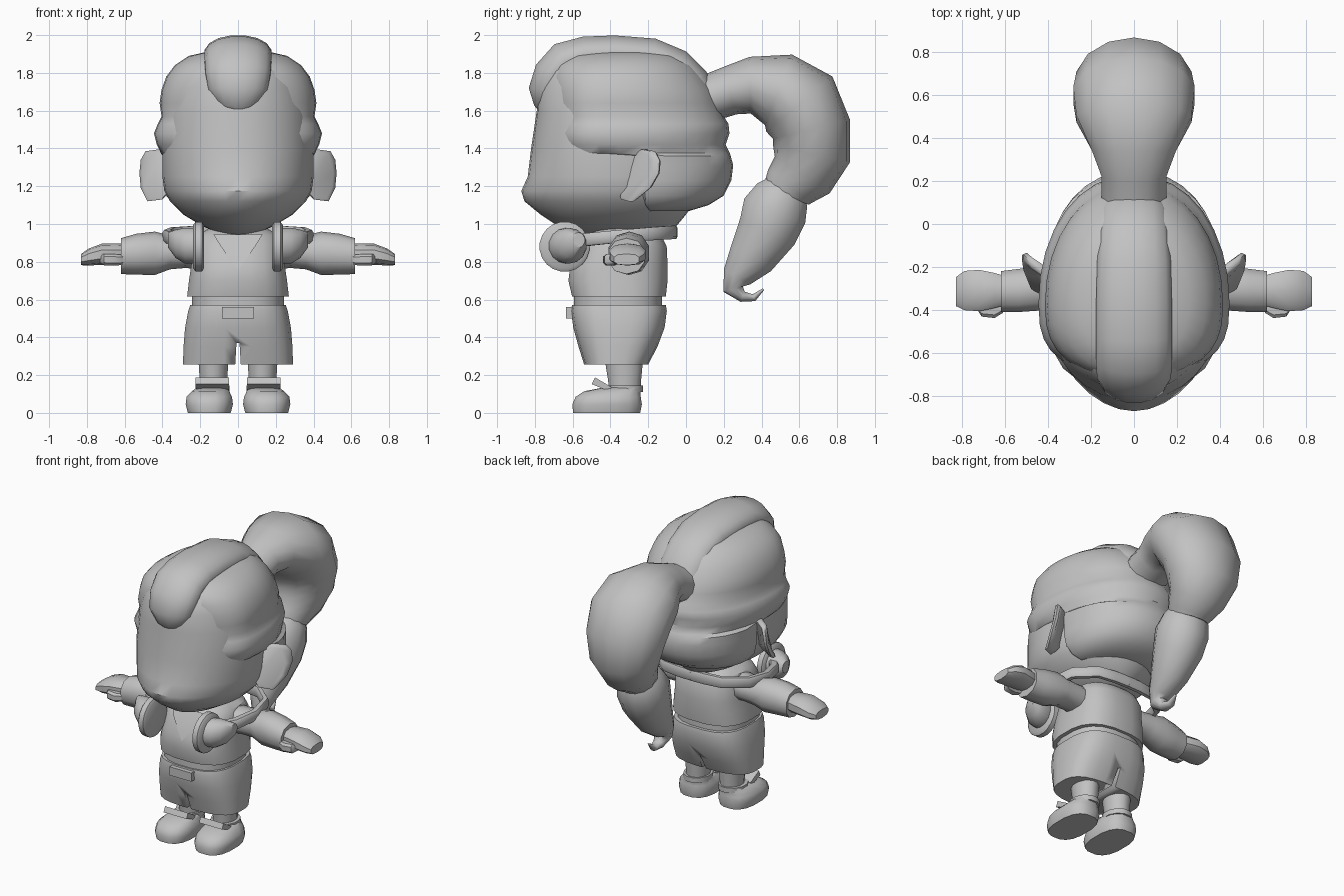
import bpy, bmesh, math
from mathutils import Vector

grey = bpy.data.materials.new("plain grey")
grey.diffuse_color = (0.54, 0.54, 0.54, 1)
X, Y, Z = Vector((1, 0, 0)), Vector((0, 1, 0)), Vector((0, 0, 1))


def finish(name, bm, mirror=False, angle=40):
    bmesh.ops.recalc_face_normals(bm, faces=bm.faces)
    me = bpy.data.meshes.new(name)
    bm.to_mesh(me)
    bm.free()
    me.materials.append(grey)
    me.shade_smooth()
    me.set_sharp_from_angle(angle=math.radians(angle))
    ob = bpy.data.objects.new(name, me)
    bpy.context.collection.objects.link(ob)
    if mirror:
        m = ob.modifiers.new("Mirror", 'MIRROR')
        m.use_mirror_merge = False
    return ob


def loft(name, rings, mirror=False, angle=40):
    """Skin a list of closed point rings, capping both ends."""
    bm = bmesh.new()
    rs = [[bm.verts.new(p) for p in r] for r in rings]
    n = len(rs[0])
    for a, b in zip(rs, rs[1:]):
        for i in range(n):
            bm.faces.new((a[i], a[(i + 1) % n], b[(i + 1) % n], b[i]))
    bm.faces.new(rs[0])
    bm.faces.new(rs[-1])
    return finish(name, bm, mirror, angle)


def spow(v, e):
    return math.copysign(abs(v) ** (2 / e), v)


def sweep(name, rows, side, n=12, e=2, fixed=None, mirror=False, angle=40):
    """Rows are x, y, z, radius along side, radius across it."""
    pts = [Vector(r[:3]) for r in rows]
    rings = []
    for i, r in enumerate(rows):
        t = fixed or (pts[min(i + 1, len(pts) - 1)] - pts[max(i - 1, 0)])
        across = t.cross(side).normalized()
        ring = []
        for k in range(n):
            a = 2 * math.pi * (k + 0.5) / n
            ring.append(pts[i] + side * r[3] * spow(math.cos(a), e)
                        + across * r[4] * spow(math.sin(a), e))
        rings.append(ring)
    return loft(name, rings, mirror, angle)


def egg(name, rows, n=32, angle=40):
    """Rows are z, front y, widest y, back y, half width, front exponent."""
    rings = []
    for z, yf, yc, yb, w, e in rows:
        ring = []
        for k in range(n):
            a = 2 * math.pi * k / n
            c, s = math.cos(a), math.sin(a)
            q = e if s < 0 else 2.1
            ring.append((w * spow(c, q), yc + (yc - yf if s < 0 else yb - yc) * spow(s, q), z))
        rings.append(ring)
    return loft(name, rings, angle=angle)


# Head with the pointed nose ridge
egg("head", [
    (0.94, -.50, -.35, -.15, .08, 2), (0.99, -.68, -.37, -.05, .19, 2),
    (1.05, -.77, -.39, 0, .29, 2), (1.12, -.855, -.4, .05, .36, 1.85),
    (1.175, -.872, -.4, .08, .39, 1.9), (1.25, -.838, -.4, .1, .40, 2),
    (1.4, -.82, -.4, .1, .40, 2.1), (1.6, -.79, -.4, .1, .385, 2.1),
    (1.72, -.785, -.4, .05, .35, 2.1), (1.81, -.74, -.4, .0, .31, 2.1),
    (1.88, -.65, -.4, -.05, .23, 2)])

# Wavy side and back hair; the lower part starts behind the ears
egg("hair", [
    (1.07, -.20, -.18, .02, .28, 4), (1.10, -.22, -.2, .12, .34, 4),
    (1.15, -.24, -.2, .20, .38, 4), (1.23, -.25, -.2, .24, .395, 4),
    (1.31, -.25, -.2, .25, .395, 4), (1.36, -.25, -.2, .237, .40, 4),
    (1.375, -.67, -.35, .232, .408, 2.8), (1.42, -.69, -.36, .21, .43, 2.8),
    (1.48, -.70, -.37, .23, .445, 2.8), (1.53, -.69, -.37, .225, .425, 2.7),
    (1.57, -.69, -.38, .20, .405, 2.7), (1.64, -.715, -.38, .18, .415, 2.5),
    (1.71, -.72, -.38, .15, .405, 2.4), (1.78, -.72, -.38, .10, .38, 2.4),
    (1.84, -.70, -.37, .05, .335, 2.3), (1.89, -.64, -.35, -.03, .26, 2.2),
    (1.915, -.52, -.33, -.13, .15, 2)])

# Raised central hair lock, running from the fringe to the ponytail
lock = [(-.72, 1.58, .05, .05), (-.715, 1.63, .115, .09), (-.725, 1.71, .16, .11),
        (-.70, 1.79, .175, .11), (-.64, 1.86, .18, .11), (-.53, 1.895, .18, .1),
        (-.38, 1.902, .18, .098), (-.18, 1.89, .175, .095), (-.05, 1.835, .165, .095),
        (.04, 1.75, .16, .09), (.08, 1.68, .15, .08)]
sweep("hair_lock", [(0, *r) for r in lock], X, 16, 2.1)

# Ponytail in two bunches
tail = [(.05, 1.65, .14, .12), (.13, 1.67, .155, .125), (.23, 1.705, .155, .13),
        (.34, 1.735, .20, .15), (.49, 1.71, .275, .20), (.60, 1.635, .29, .228),
        (.665, 1.50, .275, .21), (.665, 1.37, .24, .208), (.615, 1.26, .19, .175),
        (.55, 1.20, .155, .145), (.53, 1.15, .13, .13)]
sweep("ponytail", [(0, *r) for r in tail], X, 14)
tip = [(.53, 1.20, .12, .11), (.51, 1.155, .15, .15), (.47, 1.07, .17, .18), (.43, .96, .16, .165),
       (.345, .82, .12, .13), (.27, .72, .085, .083), (.25, .655, .06, .055),
       (.30, .615, .04, .03), (.36, .61, .03, .02), (.41, .655, .008, .006)]
sweep("ponytail_tip", [(0, *r) for r in tip], X, 12, angle=50)

# Ears: curved flared plates
bm = bmesh.new()
outline = [(.36, 1.37), (.42, 1.395), (.49, 1.385), (.515, 1.34), (.522, 1.27), (.515, 1.19),
           (.48, 1.12), (.40, 1.13), (.36, 1.17)]
loops = []
for s, d in ((.9, -.028), (1, -.012), (1, .012), (.9, .028)):
    loop = []
    for x, z in outline:
        x, z = .36 + (x - .36) * s, 1.26 + (z - 1.26) * s
        loop.append((x, -.24 + (x - .38) * .65 - 2.6 * (z - 1.33) ** 2 + d, z))
    loops.append(loop)
bm.free()
loft("ear", loops, True, 60)

# Neck, shirt, waist
sweep("neck", [(0, -.33, .9, .13, .12), (0, -.33, 1.04, .13, .12)], X, 12, fixed=Z)
sweep("shirt", [(0, -.355, .615, .272, .25), (0, -.36, .70, .262, .265), (0, -.355, .78, .25, .26),
                (0, -.335, .88, .242, .235), (0, -.33, .94, .22, .2), (0, -.33, .98, .15, .13)],
      X, 20, 2.7, Z)
sweep("waist", [(0, -.36, .52, .245, .235), (0, -.36, .66, .245, .235)], X, 20, 2.6, Z)

# Neckline opening as a thin plate
bm = bmesh.new()
v = [bm.verts.new(p) for p in ((-.13, -.537, .945), (.13, -.537, .945), (.09, -.578, .88),
                               (0, -.622, .755), (-.09, -.578, .88))]
bm.faces.new((v[0], v[4], v[2], v[1]))
bm.faces.new((v[4], v[3], v[2]))
finish("neckline", bm)

# Shorts with a narrow notch between the legs, and a buckle
shorts = sweep("shorts", [(0, -.37, .255, .293, .17), (0, -.36, .35, .29, .21), (0, -.355, .45, .282, .243),
                          (0, -.355, .54, .265, .255), (0, -.355, .57, .255, .25)], X, 24, 2.9, Z)
cutter = loft("notch_cutter", [[(-.018, y, .2), (.018, y, .2), (.008, y, .37), (-.008, y, .37)] for y in (-.8, .1)])
cutter.hide_render = True
cutter.hide_viewport = True
cut = shorts.modifiers.new("Notch", 'BOOLEAN')
cut.operation = 'DIFFERENCE'
cut.object = cutter
sweep("buckle", [(0, -.635, .53, .12, .042), (0, -.57, .53, .12, .042)], X, 4, 2, Y)

# Legs, shoes, straps and shoe tongues
sweep("leg", [(.13, -.325, .08, .07, .085), (.13, -.325, .17, .075, .09), (.13, -.33, .32, .085, .11)],
      X, 12, 2, Z, True)
sweep("shoe", [(.152, -.42, 0, .115, .18), (.152, -.418, .045, .127, .187), (.152, -.412, .085, .122, .175),
               (.145, -.39, .115, .10, .15), (.135, -.335, .135, .085, .10)], X, 16, 2.6, Z, True, 50)
sweep("ankle_strap", [(.135, -.33, .11, .092, .105), (.135, -.33, .145, .092, .105)], X, 12, 2, Z, True)
sweep("shoe_tongue", [(.137, -.40, .125, .12, .018), (.137, -.49, .170, .125, .028)], X, 4, 2, None, True)

# Arms stretched sideways, with hands and thumbs
sweep("sleeve", [(.18, -.31, .85, .10, .09), (.28, -.30, .85, .10, .083), (.36, -.295, .85, .095, .09),
                 (.44, -.30, .845, .108, .115), (.54, -.31, .84, .105, .108), (.62, -.315, .83, .10, .095)],
      Y, 10, 2.2, X, True)
sweep("hand", [(.60, -.31, .84, .07, .055), (.65, -.31, .84, .085, .058), (.72, -.31, .84, .10, .056),
               (.79, -.31, .825, .095, .045), (.83, -.315, .812, .07, .03)], Y, 10, 2.6, X, True)
sweep("thumb", [(.61, -.385, .81, .03, .028), (.65, -.405, .81, .035, .032), (.71, -.40, .812, .033, .032),
                (.73, -.38, .815, .02, .022)], Y, 8, 3, X, True)

# Headphones worn around the neck
sweep("headphone_disc", [(.18, -.643, .88, .115, .115), (.19, -.643, .88, .133, .133),
                         (.225, -.643, .88, .133, .133), (.238, -.643, .88, .115, .115)],
      Y, 20, 2, X, True)
sweep("headphone_cup", [(.225, -.635, .885, .095, .095), (.28, -.62, .885, .095, .095),
                        (.33, -.60, .895, .075, .075), (.37, -.57, .915, .035, .04)], Y, 14, 2, X, True)
sweep("headphone_band", [(.23, -.63, .905, .035, .03), (.33, -.50, .92, .035, .03), (.375, -.35, .935, .035, .025),
                         (.345, -.19, .948, .036, .022), (.22, -.085, .955, .037, .02), (.1, -.068, .956, .038, .02),
                         (0, -.065, .956, .038, .02)], Z, 8, 4, None, True)
